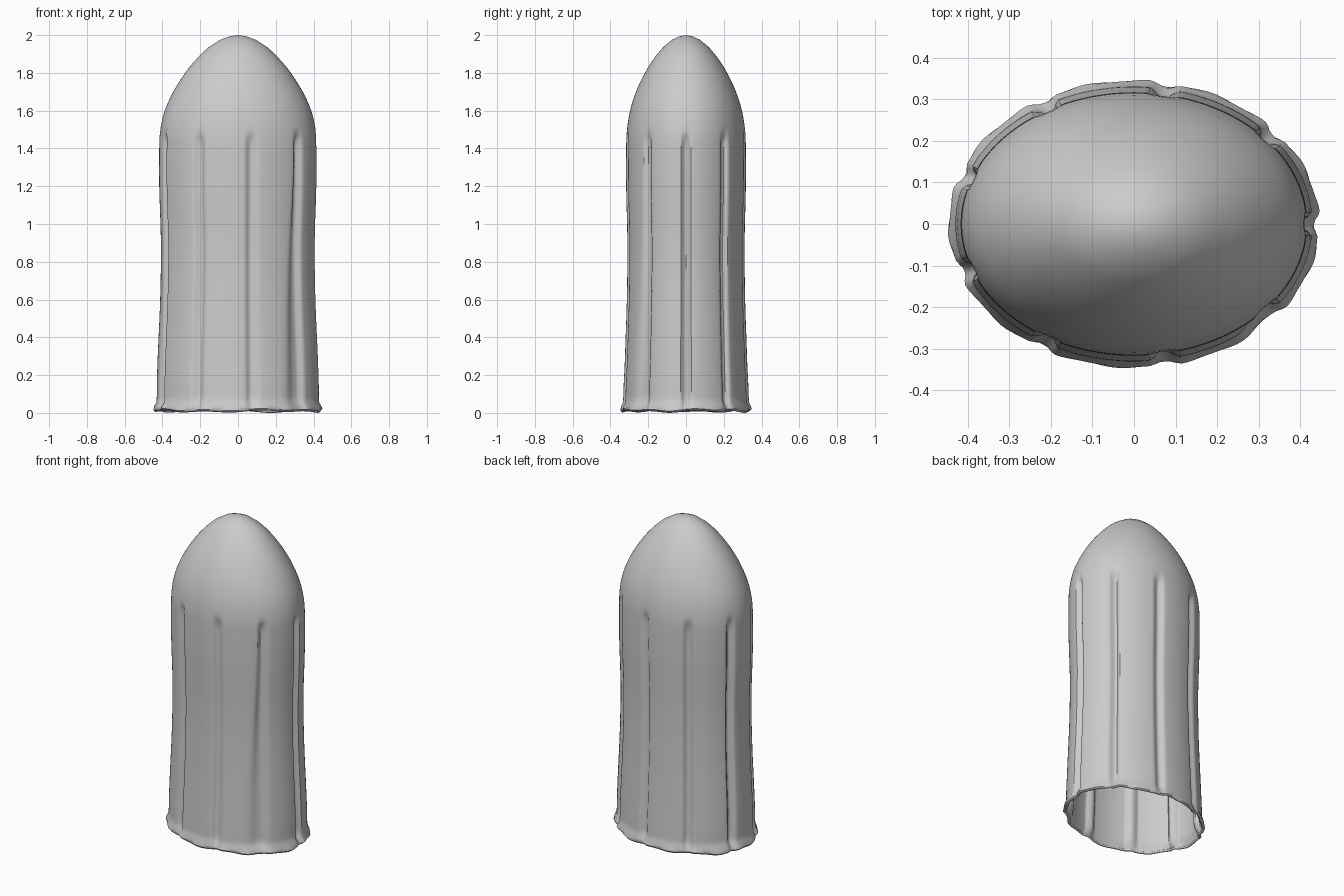
import bpy, bmesh, math

if "Cube" in bpy.data.objects:
    bpy.data.objects.remove(bpy.data.objects["Cube"])

SEG = 216       # columns around the shell
DEPTH_RATIO = 0.76

# Outer half width against height, rim to crown
PROFILE = [(0.01, 0.436), (0.02, 0.446), (0.035, 0.444), (0.055, 0.432),
           (0.15, 0.430), (0.3, 0.425), (0.6, 0.412), (0.9, 0.408),
           (1.2, 0.417), (1.4, 0.417), (1.44, 0.416), (1.465, 0.415),
           (1.49, 0.412), (1.52, 0.408), (1.6, 0.388), (1.7, 0.343),
           (1.8, 0.280), (1.88, 0.214), (1.94, 0.150), (1.975, 0.095),
           (1.993, 0.047)]


def smoothstep(a, b, v):
    t = min(max((v - a) / (b - a), 0), 1)
    return t * t * (3 - 2 * t)


def rings():
    """Profile rounded with a cubic through its points."""
    pts = [PROFILE[0]] + PROFILE + [(2.0, 0.0)]
    out = []
    for i in range(1, len(pts) - 2):
        p0, p1, p2, p3 = pts[i - 1:i + 3]
        h = p2[0] - p1[0]
        m1 = (p2[1] - p0[1]) / (p2[0] - p0[0]) * h
        m2 = (p3[1] - p1[1]) / (p3[0] - p1[0]) * h
        n = 3 if h > 0.05 else 1
        for k in range(n):
            t = k / n
            r = ((2*t**3 - 3*t*t + 1) * p1[1] + (t**3 - 2*t*t + t) * m1
                 + (3*t*t - 2*t**3) * p2[1] + (t**3 - t*t) * m2)
            out.append((p1[0] + t * h, r))
    return out + [PROFILE[-1]]


def groove(deg, z):
    """Inward depth of the nine flutes; the front right one fans out below."""
    fade = 1 - smoothstep(1.42, 1.5, z)
    fade *= 0.45 + 0.55 * smoothstep(0.02, 0.08, z)
    depth = 0.0
    for i in range(9):
        d = (deg - 40 * i + 180) % 360 - 180
        width = 3.3
        if i == 8 and d < 0:
            width += 7 * (1 - smoothstep(0.05, 1.45, z))
        depth += 0.027 * math.exp(-(abs(d) / width) ** 3)
    return depth * fade


# Fluted shell with a domed top and open bottom
bm = bmesh.new()
grid = []
for z, r in rings():
    row = []
    for j in range(SEG):
        deg = 360 * j / SEG
        a = math.radians(deg)
        rr = r - groove(deg, z)
        zz = z
        if z < 0.03:    # uneven lower lip
            zz += 0.004 * math.sin(9 * a + 0.6) + 0.003 * math.sin(4 * a)
            rr += 0.003 * math.sin(18 * a)
        ratio = DEPTH_RATIO + 0.015 * (1 - smoothstep(0, 0.3, z)) \
            + 0.02 * smoothstep(1.5, 1.85, z)
        row.append(bm.verts.new((rr * math.cos(a), rr * ratio * math.sin(a), zz)))
    grid.append(row)
for low, high in zip(grid, grid[1:]):
    for j in range(SEG):
        k = (j + 1) % SEG
        bm.faces.new((low[j], low[k], high[k], high[j]))
crown = bm.verts.new((0, 0, 2.0))
for j in range(SEG):
    bm.faces.new((grid[-1][j], grid[-1][(j + 1) % SEG], crown))

lowest = min(v.co.z for v in bm.verts)
for v in bm.verts:
    if v.co.z < 0.03:
        v.co.z -= lowest

mesh = bpy.data.meshes.new("fluted_shell")
bm.to_mesh(mesh)
bm.free()
shell = bpy.data.objects.new("fluted_shell", mesh)
bpy.context.collection.objects.link(shell)

grey = bpy.data.materials.new("plain grey")
grey.diffuse_color = (0.6, 0.6, 0.6, 1)
grey.use_nodes = True
grey.node_tree.nodes["Principled BSDF"].inputs["Base Color"].default_value = grey.diffuse_color
mesh.materials.append(grey)

# Thin wall built inward
wall = shell.modifiers.new("wall", 'SOLIDIFY')
wall.thickness = 0.014
wall.offset = -1

bpy.context.view_layer.objects.active = shell
shell.select_set(True)
bpy.ops.object.shade_smooth_by_angle(angle=math.radians(40))
